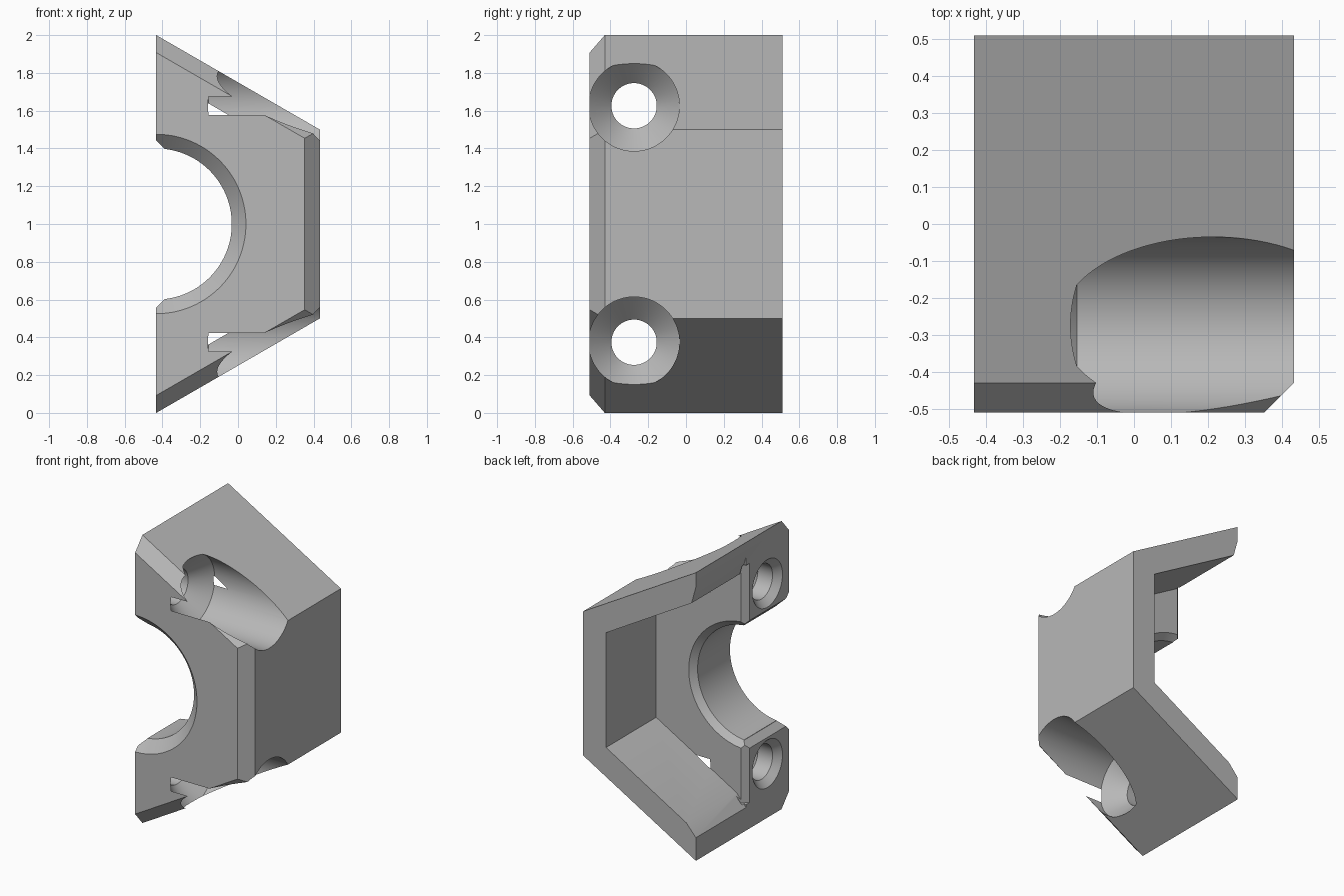
import bpy, bmesh
from math import sin, cos, pi

cube = bpy.data.objects.get("Cube")
if cube:
    bpy.data.objects.remove(cube, do_unlink=True)

CX = -0.433            # cut plane of the half hexagon
FRONT, BACK = -0.51, 0.51
FLOOR = -0.04          # back of the thick front plate

grey = bpy.data.materials.new("light grey")
grey.use_nodes = True
colour = (0.48, 0.48, 0.48, 1)
grey.diffuse_color = colour
grey.node_tree.nodes["Principled BSDF"].inputs["Base Color"].default_value = colour


def loft(name, rings):
    """Closed solid through rings of equal point count."""
    bm = bmesh.new()
    loops = [[bm.verts.new(p) for p in ring] for ring in rings]
    n = len(loops[0])
    for a, b in zip(loops, loops[1:]):
        for i in range(n):
            j = (i + 1) % n
            bm.faces.new((a[i], a[j], b[j], b[i]))
    bm.faces.new(loops[0])
    bm.faces.new(loops[-1])
    bmesh.ops.recalc_face_normals(bm, faces=bm.faces)
    mesh = bpy.data.meshes.new(name)
    bm.to_mesh(mesh)
    bm.free()
    mesh.materials.append(grey)
    obj = bpy.data.objects.new(name, mesh)
    bpy.context.collection.objects.link(obj)
    return obj


def prism_y(name, pts, y0, y1):
    return loft(name, [[(x, y, z) for x, z in pts] for y in (y0, y1)])


def lathe(name, profile, place, steps=96):
    """Turned solid; place maps (along, u, v) to a point."""
    turn = [2 * pi * (i + 0.5) / steps for i in range(steps)]
    return loft(name, [[place(t, r * cos(a), r * sin(a)) for a in turn]
                       for t, r in profile])


def half_hex(apothem):
    tip, side = apothem * 1.1547, apothem * 0.57735
    return [(CX, 1 - tip), (CX + apothem, 1 - side),
            (CX + apothem, 1 + side), (CX, 1 + tip)]


# Outer body with a chamfered front rim
body = loft("bracket_body", [
    [(x, y, z) for x, z in half_hex(a)]
    for y, a in ((BACK, 0.866), (FRONT + 0.08, 0.866), (FRONT, 0.786))])

cutters = []

# Rear cavity, flared where the walls meet the cut plane
_, low, high, _ = half_hex(0.69)
cutters.append(prism_y("cavity_cutter", [
    (-0.6, 0.16), (CX, 0.16), (-0.36, 0.244), low, high,
    (-0.40, 1.78), (CX, 1.9), (-0.6, 1.9)], FLOOR, 0.7))

# Bevel along the rear edge of the front plate
wedge = [(CX - 0.06, FLOOR - 0.1), (CX + 0.06, FLOOR + 0.02), (CX - 0.06, FLOOR + 0.02)]
cutters.append(loft("plate_bevel_cutter",
                    [[(x, y, z) for x, y in wedge] for z in (0.18, 1.84)]))

# Central bore, countersunk at both ends
cutters.append(lathe("bore_cutter", [
    (FRONT - 0.09, 0.565), (FRONT + 0.075, 0.4), (FLOOR - 0.04, 0.4), (FLOOR + 0.1, 0.54)],
    lambda t, u, v: (CX + u, t, 1 + v), 128))

# Bevel where the bore meets the cut plane
cutters.append(prism_y("bore_bevel_cutter", [
    (-0.39, 0.6), (-0.39, 1.4), (-0.49, 1.5), (-0.49, 0.5)], -0.7, 0.0))

# Screw holes with conical seats and wide head pockets
for label, z in (("upper", 1.626), ("lower", 0.374)):
    cutters.append(lathe(label + "_screw_cutter", [
        (CX - 0.05, 0.215), (CX + 0.045, 0.12), (-0.275, 0.12), (-0.155, 0.24), (0.7, 0.24)],
        lambda t, u, v, z=z: (t, -0.275 + u, z + v)))

for cutter in cutters:
    cutter.hide_render = True
    mod = body.modifiers.new(cutter.name, "BOOLEAN")
    mod.operation = "DIFFERENCE"
    mod.solver = "EXACT"
    mod.object = cutter

# Bake the cuts and discard the cutters
bpy.context.view_layer.update()
baked = bpy.data.meshes.new_from_object(
    body.evaluated_get(bpy.context.evaluated_depsgraph_get()))
body.modifiers.clear()
body.data = baked
for cutter in cutters:
    bpy.data.objects.remove(cutter, do_unlink=True)

bpy.ops.object.select_all(action="DESELECT")
body.select_set(True)
bpy.context.view_layer.objects.active = body
bpy.ops.object.shade_smooth_by_angle(angle=0.45)
